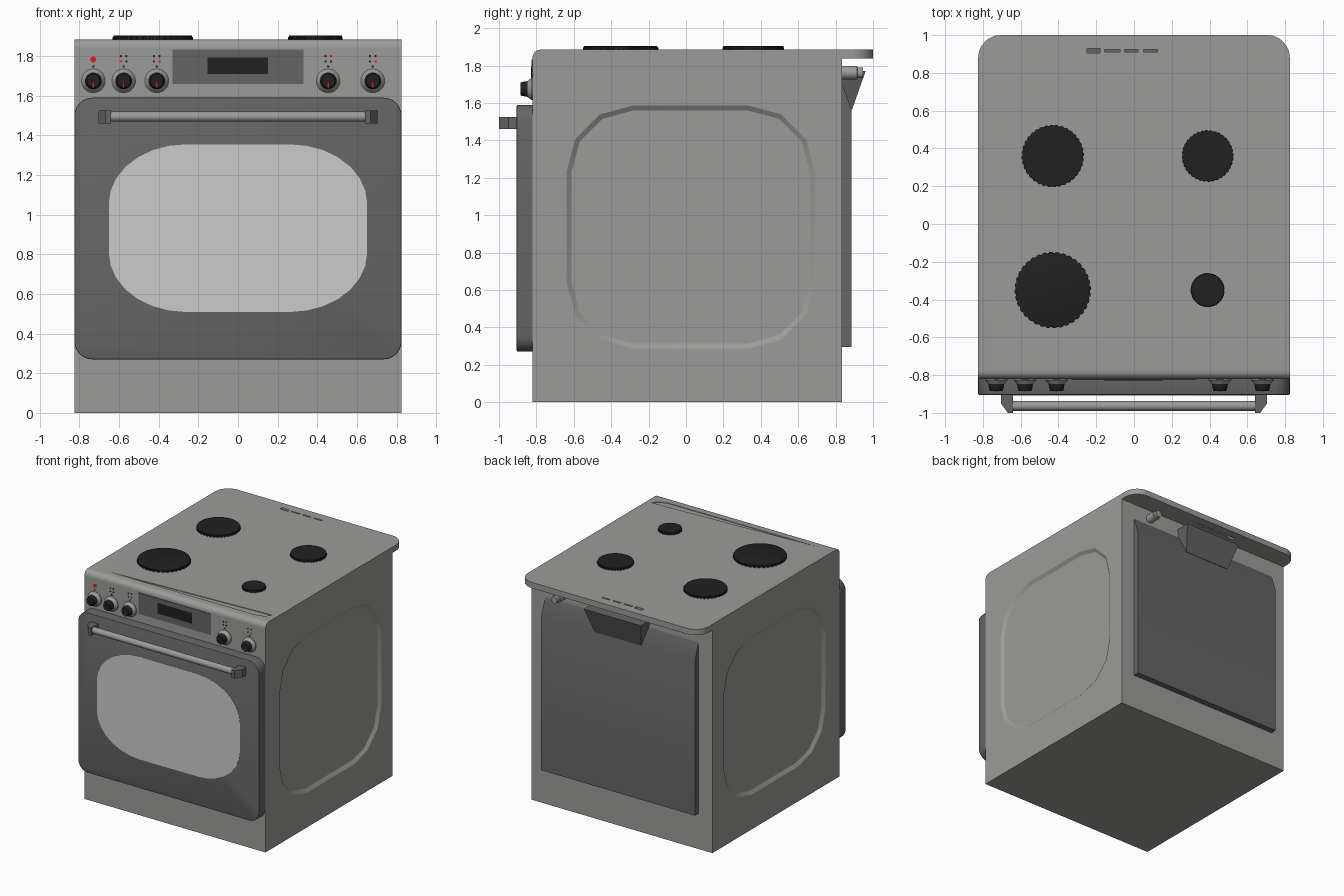
import bpy, bmesh
from math import sin, cos, pi

if "Cube" in bpy.data.objects:
    bpy.data.objects.remove(bpy.data.objects["Cube"])


def material(name, r, g, b):
    m = bpy.data.materials.new(name)
    m.diffuse_color = (r, g, b, 1)
    m.use_nodes = True
    m.node_tree.nodes["Principled BSDF"].inputs["Base Color"].default_value = m.diffuse_color
    return m


STEEL = material("steel", 0.33, 0.33, 0.32)
DARK = material("dark_grey", 0.13, 0.13, 0.13)
GLASS = material("glass", 0.52, 0.52, 0.52)
BLACK = material("black", 0.015, 0.015, 0.015)
RED = material("red", 0.75, 0.01, 0.01)


def loft(name, loops, mat):
    """Solid skinned through matching closed loops, capped at both ends."""
    bm = bmesh.new()
    rings = [[bm.verts.new(p) for p in loop] for loop in loops]
    n = len(rings[0])
    for a, b in zip(rings, rings[1:]):
        for i in range(n):
            j = (i + 1) % n
            bm.faces.new((a[i], a[j], b[j], b[i]))
    bm.faces.new(rings[0][::-1])
    bm.faces.new(rings[-1])
    bmesh.ops.recalc_face_normals(bm, faces=bm.faces)
    me = bpy.data.meshes.new(name)
    bm.to_mesh(me)
    bm.free()
    me.materials.append(mat)
    ob = bpy.data.objects.new(name, me)
    bpy.context.collection.objects.link(ob)
    return ob


def place(axis, p, d):
    u, v = p
    return {"x": (d, u, v), "y": (u, d, v), "z": (u, v, d)}[axis]


def prism(name, pts, axis, d0, d1, mat):
    return loft(name, [[place(axis, p, d) for p in pts] for d in (d0, d1)], mat)


def box(name, x0, x1, y0, y1, z0, z1, mat):
    return prism(name, [(x0, y0), (x1, y0), (x1, y1), (x0, y1)], "z", z0, z1, mat)


def lathe(name, c, axis, profile, mat, n=32):
    """Round part; profile holds (radius, position along axis)."""
    return loft(name, [[place(axis, (c[0] + r * cos(2 * pi * i / n), c[1] + r * sin(2 * pi * i / n)), d)
                        for i in range(n)] for r, d in profile], mat)


def rounded(cx, cy, hx, hy, rx, ry, n):
    """Rectangle outline with elliptical corners of n segments."""
    pts = []
    for q, (sx, sy) in enumerate(((1, 1), (-1, 1), (-1, -1), (1, -1))):
        for i in range(n + 1):
            a = (q + i / n) * pi / 2
            pts.append((cx + sx * (hx - rx) + rx * cos(a), cy + sy * (hy - ry) + ry * sin(a)))
    return pts


def cut(ob, cutter):
    mod = ob.modifiers.new("cut", "BOOLEAN")
    mod.operation = "DIFFERENCE"
    mod.solver = "EXACT"
    mod.object = cutter
    bpy.context.view_layer.objects.active = ob
    bpy.ops.object.modifier_apply(modifier=mod.name)
    bpy.data.objects.remove(cutter)


def bevel_edges(ob, pick, width, segments):
    bm = bmesh.new()
    bm.from_mesh(ob.data)
    bmesh.ops.bevel(bm, geom=[e for e in bm.edges if pick(e)], offset=width,
                    segments=segments, profile=0.5, affect="EDGES")
    bm.to_mesh(ob.data)
    bm.free()


# Cabinet with a sloped-edge recess pressed into each side
W, FRONT, BACK, TOP = 0.825, -0.82, 0.835, 1.885
body = box("cabinet", -W, W, FRONT, BACK, 0, 1.837, STEEL)
for s in (-1, 1):
    loops = []
    for x, k in ((W - 0.018, 0.027), (W, 0), (W + 0.05, 0)):
        outline = rounded(0.025, 0.937, 0.665 - k, 0.65 - k, 0.36 - k, 0.36 - k, 3)
        loops.append([(s * x, y, z) for y, z in outline])
    cut(body, loft("recess_cutter", loops, STEEL))

# Cooktop plate: rounded rear corners, rolled front edge
R = 0.12
plan = [(-W, FRONT), (W, FRONT)]
plan += [(W - R + R * cos(i * pi / 16), 1 - R + R * sin(i * pi / 16)) for i in range(9)]
plan += [(-W + R - R * sin(i * pi / 16), 1 - R + R * cos(i * pi / 16)) for i in range(9)]
plate = prism("cooktop", plan, "z", 1.837, TOP, STEEL)
bevel_edges(plate, lambda e: all(v.co.y < -0.81 and v.co.z > 1.88 for v in e.verts), 0.042, 6)

# Shallow tapered groove near the front and vent slots at the rear
groove = [(-0.66, -0.738), (0.67, -0.733), (0.72, -0.722), (0.75, -0.703), (0.78, -0.667), (0.7, -0.67)]
cut(plate, prism("groove_cutter", groove, "z", TOP - 0.005, TOP + 0.05, STEEL))
for x0, x1, h in ((-0.25, -0.18, 0.013), (-0.155, -0.075, 0.006), (-0.05, 0.02, 0.006), (0.05, 0.125, 0.006)):
    cut(plate, box("slot_cutter", x0, x1, 0.917 - h, 0.917 + h, 1.8, 1.95, STEEL))

# Burners: toothed ring under a flat cap
for x, y, r in ((-0.43, 0.36, 0.165), (0.39, 0.36, 0.137), (-0.43, -0.35, 0.202), (0.39, -0.35, 0.09)):
    n = 36
    gear = []
    for i in range(n):
        for t, k in ((0, 1), (0.55, 1), (0.6, 0.93), (0.95, 0.93)):
            a = 2 * pi * (i + t) / n
            gear.append((x + k * r * cos(a), y + k * r * sin(a)))
    prism("burner_ring", gear, "z", TOP - 0.002, 1.896, BLACK)
    lathe("burner_cap", (x, y), "z", ((0.975 * r, 1.896), (0.975 * r, 1.903), (0.95 * r, 1.905)), BLACK, 48)

# Oven door and window
door = prism("oven_door", rounded(0, 0.93, W, 0.66, 0.09, 0.09, 6), "y", FRONT, -0.905, DARK)
bevel_edges(door, lambda e: all(v.co.y < -0.9 for v in e.verts), 0.006, 2)
prism("door_window", rounded(0, 0.932, 0.652, 0.423, 0.39, 0.3, 7), "y", -0.9, -0.907, GLASS)

# Door handle
lathe("handle_bar", (-0.963, 1.495), "x", ((0.026, -0.66), (0.026, 0.66)), STEEL, 24)
for s in (-1, 1):
    foot = [(0.64, -0.9), (0.705, -0.9), (0.705, -0.95), (0.668, -1), (0.64, -1)]
    prism("handle_mount", [(s * x, y) for x, y in foot], "z", 1.46, 1.525, DARK)

# Display in the control strip
box("display_panel", -0.33, 0.33, -0.825, FRONT + 0.002, 1.66, 1.833, DARK)
box("display_screen", -0.155, 0.152, -0.828, -0.822, 1.71, 1.793, BLACK)


def dot(name, x, z, r, mat):
    lathe(name, (x, z), "y", ((r, FRONT + 0.002), (r, -0.823)), mat, 16)


# Knobs with indicator dots
KZ = 1.675
for k, x in enumerate((-0.73, -0.577, -0.41, 0.455, 0.68)):
    lathe("knob_base", (x, KZ), "y", ((0.06, FRONT + 0.002), (0.06, -0.826), (0.042, -0.848)), STEEL)
    lathe("knob_cap", (x, KZ), "y", ((0.042, -0.847), (0.037, -0.878), (0.033, -0.884)), BLACK)
    box("knob_pointer", x - 0.003, x + 0.003, -0.886, -0.87, KZ - 0.036, KZ - 0.008, RED)
    dot("knob_mark", x, 1.748, 0.006, BLACK)
    if k == 0:
        dot("power_light", x, 1.783, 0.015, RED)
        continue
    lit = {1: (-1, 0), 2: (1, 0), 3: (1, 1), 4: (1, 0)}[k]
    for s in (-1, 1):
        for row in (0, 1):
            dot("burner_mark", x + s * 0.014, 1.773 + 0.027 * row, 0.006, RED if (s, row) == lit else BLACK)

# Rear panel with sloped top, connection hood and gas inlet
rear = [(BACK - 0.005, 0.295), (0.885, 0.295), (0.885, 1.565), (BACK, 1.705), (BACK - 0.005, 1.705)]
prism("rear_panel", rear, "x", -0.7, 0.7, DARK)
hood = []
for z, y, w in ((1.565, 0.888, 0.21), (1.77, 0.96, 0.26)):
    hood.append([(-w, BACK - 0.005, z), (w, BACK - 0.005, z), (w, y, z), (-w, y, z)])
loft("connection_hood", hood, DARK)
lathe("gas_inlet", (0.54, 1.762), "y",
      ((0.036, BACK - 0.005), (0.036, 0.915), (0.028, 0.918), (0.028, 0.945)), STEEL, 20)

# Smooth the rounded parts while keeping hard edges
bpy.ops.object.select_all(action="SELECT")
bpy.context.view_layer.objects.active = body
bpy.ops.object.shade_smooth_by_angle(angle=0.45)
